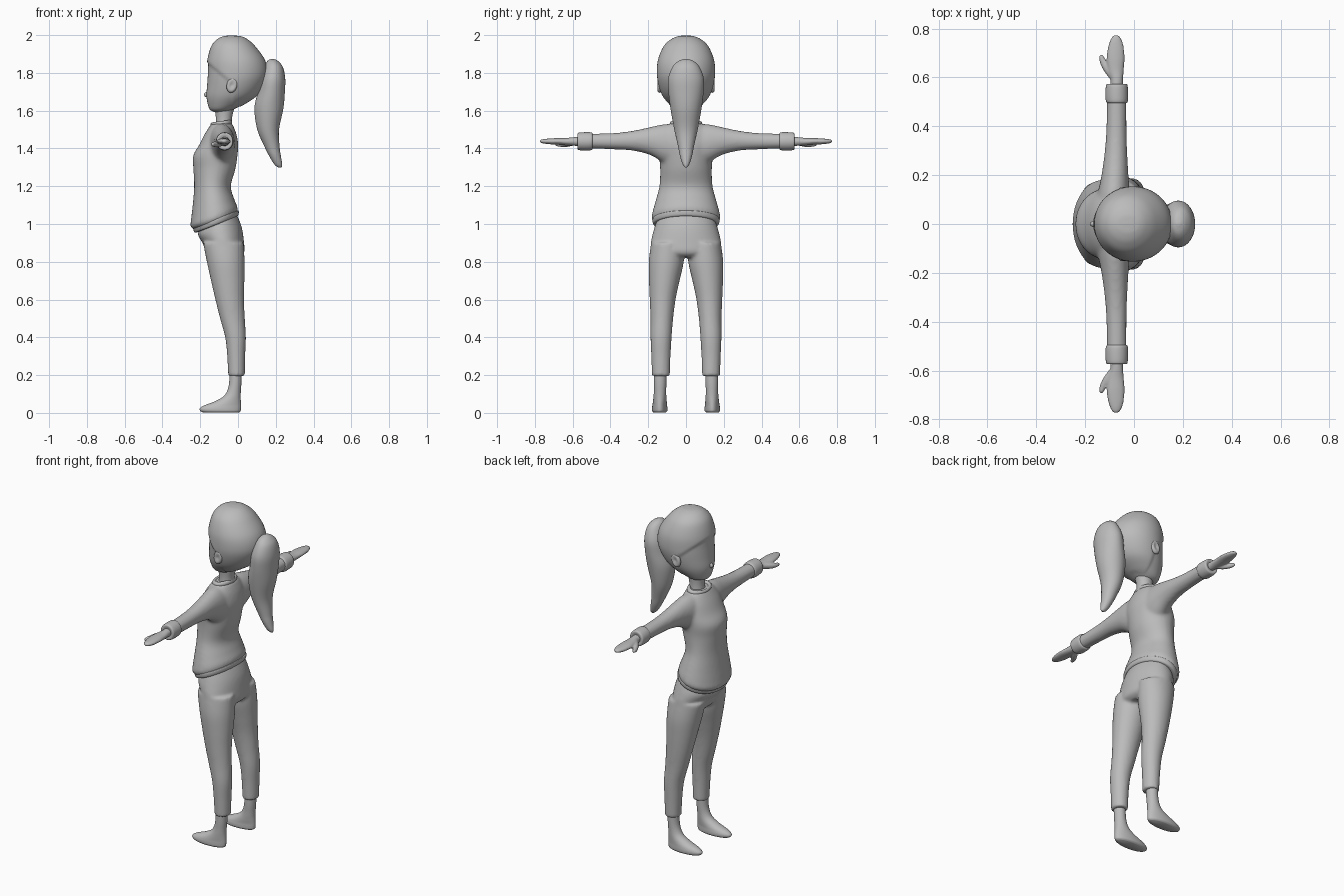
import bpy, bmesh, math
from mathutils import Vector, Matrix

grey = bpy.data.materials.new("plain grey")
grey.diffuse_color = (0.5, 0.5, 0.5, 1)


def spline(a, b, c, d, t):
    return 0.5 * (2*b + (c - a)*t + (2*a - 5*b + 4*c - d)*t*t + (3*b - a - 3*c + d)*t**3)


def loft(bm, secs, axis="z", sign=1, steps=5, n=40):
    """Skin ellipses (x0, x1, w0, w1, position, slope) along z or y; sign mirrors in y."""
    secs = [tuple(s) + (0,) * (6 - len(s)) for s in secs]
    rows, last = [], len(secs) - 1
    for i in range(last):
        q = [secs[max(0, min(last, i + k))] for k in (-1, 0, 1, 2)]
        rows += [[spline(*v, j / steps) for v in zip(*q)] for j in range(steps)]
    rows.append(secs[-1])
    rings = []
    for x0, x1, w0, w1, p, slope in rows:
        ring = []
        for k in range(n):
            a = 2 * math.pi * k / n
            dx = (x1 - x0) / 2 * math.cos(a)
            x, w = (x0 + x1) / 2 + dx, (w0 + w1) / 2 + (w1 - w0) / 2 * math.sin(a)
            co = (x, sign * w, p + slope * dx) if axis == "z" else (x, sign * p, w)
            ring.append(bm.verts.new(co))
        rings.append(ring)
    for r, s in zip(rings, rings[1:]):
        for k in range(n):
            bm.faces.new((r[k], r[(k + 1) % n], s[(k + 1) % n], s[k]))
    bm.faces.new(rings[0])
    bm.faces.new(rings[-1])


def sym(rows):
    """Sections given as (x0, x1, half width, position, slope)."""
    return [(r[0], r[1], -r[2], r[2], *r[3:]) for r in rows]


def finish(name, bm, voxel=0, smooth=6):
    bmesh.ops.recalc_face_normals(bm, faces=bm.faces)
    me = bpy.data.meshes.new(name)
    bm.to_mesh(me)
    bm.free()
    me.materials.append(grey)
    ob = bpy.data.objects.new(name, me)
    bpy.context.collection.objects.link(ob)
    bpy.context.view_layer.objects.active = ob
    ob.select_set(True)
    bpy.ops.object.shade_smooth_by_angle(angle=math.radians(50))
    ob.select_set(False)
    if voxel:
        m = ob.modifiers.new("blend", "REMESH")
        m.mode, m.voxel_size, m.use_smooth_shade = "VOXEL", voxel, True
        s = ob.modifiers.new("soften", "SMOOTH")
        s.factor, s.iterations = 0.5, smooth
    return ob


# Head, with the hair standing slightly proud of the face
bm = bmesh.new()
loft(bm, sym([
    (-.125, -.05, .03, 1.592), (-.148, -.025, .062, 1.605), (-.16, .03, .09, 1.635),
    (-.167, .095, .119, 1.68), (-.163, .135, .139, 1.74), (-.159, .15, .147, 1.80),
    (-.155, .135, .141, 1.87), (-.135, .085, .112, 1.94), (-.105, .045, .074, 1.977),
    (-.07, .01, .036, 1.994), (-.035, -.025, .004, 1.998)]), steps=7, n=72)
for v in bm.verts:
    x, y, z = v.co
    inside = min(1.862 - (x + .16) * .86 - z, -.025 - x)
    out = Vector((x + .01, y, 0))
    if out.length > .02 and z > 1.61:
        v.co += out.normalized() * .007 * (1 - max(0, min(1, inside / .012)))
finish("head", bm)

# Nose
bm = bmesh.new()
bmesh.ops.create_uvsphere(bm, u_segments=20, v_segments=12, radius=1,
    matrix=Matrix.Translation((-.166, 0, 1.685)) @ Matrix.Diagonal((.014, .012, .014, 1)))
finish("nose", bm)

# Ears, hollowed on the outer side
for side, sign in (("left", -1), ("right", 1)):
    bm = bmesh.new()
    bmesh.ops.create_uvsphere(bm, u_segments=28, v_segments=20, radius=1)
    for v in bm.verts:
        r = math.hypot(v.co.x, v.co.z)
        if v.co.y > 0 and r < .75:
            v.co.y -= .7 * (1 - r / .75)
        v.co = Vector((v.co.x * .028, v.co.y * .018 * sign, v.co.z * .041))
    bmesh.ops.transform(bm, verts=bm.verts, matrix=Matrix.Translation((-.032, sign * .14, 1.735))
        @ Matrix.Rotation(.25, 4, "Y"))
    finish(side + "_ear", bm)

# Ponytail
bm = bmesh.new()
loft(bm, sym([
    (.215, .23, .004, 1.298), (.193, .234, .017, 1.315), (.165, .227, .032, 1.36),
    (.14, .22, .042, 1.41), (.102, .217, .062, 1.5), (.087, .24, .082, 1.61),
    (.105, .248, .093, 1.70), (.117, .25, .094, 1.77), (.138, .238, .072, 1.83),
    (.155, .213, .042, 1.862), (.175, .19, .006, 1.874)]))
finish("ponytail", bm)

# Neck
bm = bmesh.new()
loft(bm, sym([(-.125, -.025, .05, 1.48), (-.117, -.032, .043, 1.56), (-.13, -.01, .05, 1.64)]))
finish("neck", bm)

# Sweater body and sleeves blended together
bm = bmesh.new()
loft(bm, sym([
    (-.215, -.008, .165, 1.005, .38), (-.25, -.002, .181, 1.028, .36),
    (-.248, -.004, .178, 1.06, .27), (-.239, -.02, .162, 1.12, .12),
    (-.232, -.038, .141, 1.20), (-.236, -.014, .137, 1.29), (-.238, -.003, .143, 1.36),
    (-.205, .001, .15, 1.42), (-.177, -.008, .14, 1.475), (-.152, -.023, .11, 1.515),
    (-.138, -.032, .08, 1.535)]))
for sign in (-1, 1):
    loft(bm, [
        (-.16, -.015, 1.30, 1.53, .06), (-.15, -.017, 1.325, 1.528, .12),
        (-.135, -.022, 1.365, 1.513, .19), (-.122, -.027, 1.388, 1.494, .28),
        (-.114, -.03, 1.395, 1.482, .38), (-.11, -.031, 1.4, 1.477, .54)], "y", sign)
finish("sweater", bm, .009, 8)

# Hem band along the slanted lower edge
bm = bmesh.new()
loft(bm, sym([
    (-.21, -.01, .16, .998, .4), (-.228, .001, .172, 1.0, .4), (-.235, .004, .177, 1.012, .39),
    (-.235, .002, .176, 1.026, .38), (-.21, -.01, .16, 1.032, .37)]))
finish("sweater_hem", bm)

# Collar ring
bpy.ops.mesh.primitive_torus_add(major_segments=48, minor_segments=14, major_radius=1,
    minor_radius=.2, location=(0, 0, 0))
collar = bpy.context.object
collar.name = collar.data.name = "collar"
collar.data.transform(Matrix.Translation((-.088, 0, 1.531)) @ Matrix.Rotation(-.14, 4, "Y")
    @ Matrix.Diagonal((.048, .072, .07, 1)))
collar.data.materials.append(grey)
bpy.ops.object.shade_smooth()
collar.select_set(False)

# Sleeve cuffs and mitten-like hands
for side, sign in (("left", -1), ("right", 1)):
    bm = bmesh.new()
    loft(bm, [
        (-.105, -.035, 1.402, 1.475, .494), (-.114, -.026, 1.392, 1.484, .5),
        (-.117, -.024, 1.389, 1.486, .525), (-.115, -.026, 1.391, 1.484, .565),
        (-.108, -.032, 1.398, 1.477, .574), (-.095, -.045, 1.412, 1.463, .572)], "y", sign)
    finish(side + "_cuff", bm)
    bm = bmesh.new()
    loft(bm, [
        (-.098, -.045, 1.412, 1.462, .54), (-.096, -.045, 1.414, 1.46, .59),
        (-.107, -.042, 1.416, 1.456, .63), (-.112, -.039, 1.42, 1.455, .68),
        (-.105, -.043, 1.423, 1.452, .73), (-.092, -.055, 1.428, 1.448, .763),
        (-.08, -.068, 1.434, 1.442, .774)], "y", sign)
    loft(bm, [
        (-.1, -.065, 1.415, 1.45, .595), (-.125, -.085, 1.408, 1.443, .63),
        (-.139, -.108, 1.408, 1.436, .66), (-.142, -.122, 1.411, 1.432, .683),
        (-.138, -.13, 1.417, 1.427, .694)], "y", sign)
    finish(side + "_hand", bm, .005, 3)

# Trousers: hips blended with both legs
bm = bmesh.new()
loft(bm, sym([
    (-.19, -.01, .15, 1.03, .3), (-.213, .02, .172, .965, .15), (-.188, .032, .186, .9),
    (-.165, .034, .18, .85), (-.13, .01, .13, .825)]))
for sign in (-1, 1):
    loft(bm, [
        (-.185, .03, .01, .185, .9), (-.165, .035, .012, .197, .8), (-.143, .034, .034, .196, .7),
        (-.12, .032, .055, .192, .6), (-.095, .036, .068, .188, .5), (-.068, .042, .076, .188, .4),
        (-.057, .038, .082, .184, .3), (-.052, .036, .085, .18, .195)], "z", sign)
finish("trousers", bm, .009, 5)

# Bare feet with ankles
for side, sign in (("left", -1), ("right", 1)):
    bm = bmesh.new()
    loft(bm, [
        (-.185, .005, .107, .172, .002), (-.2, .014, .099, .179, .01), (-.202, .016, .098, .18, .024),
        (-.178, .016, .1, .178, .04), (-.125, .015, .102, .175, .06), (-.08, .014, .104, .172, .085),
        (-.058, .015, .105, .17, .115), (-.047, .018, .104, .17, .16), (-.045, .02, .104, .17, .23)],
        "z", sign)
    finish(side + "_foot", bm)
